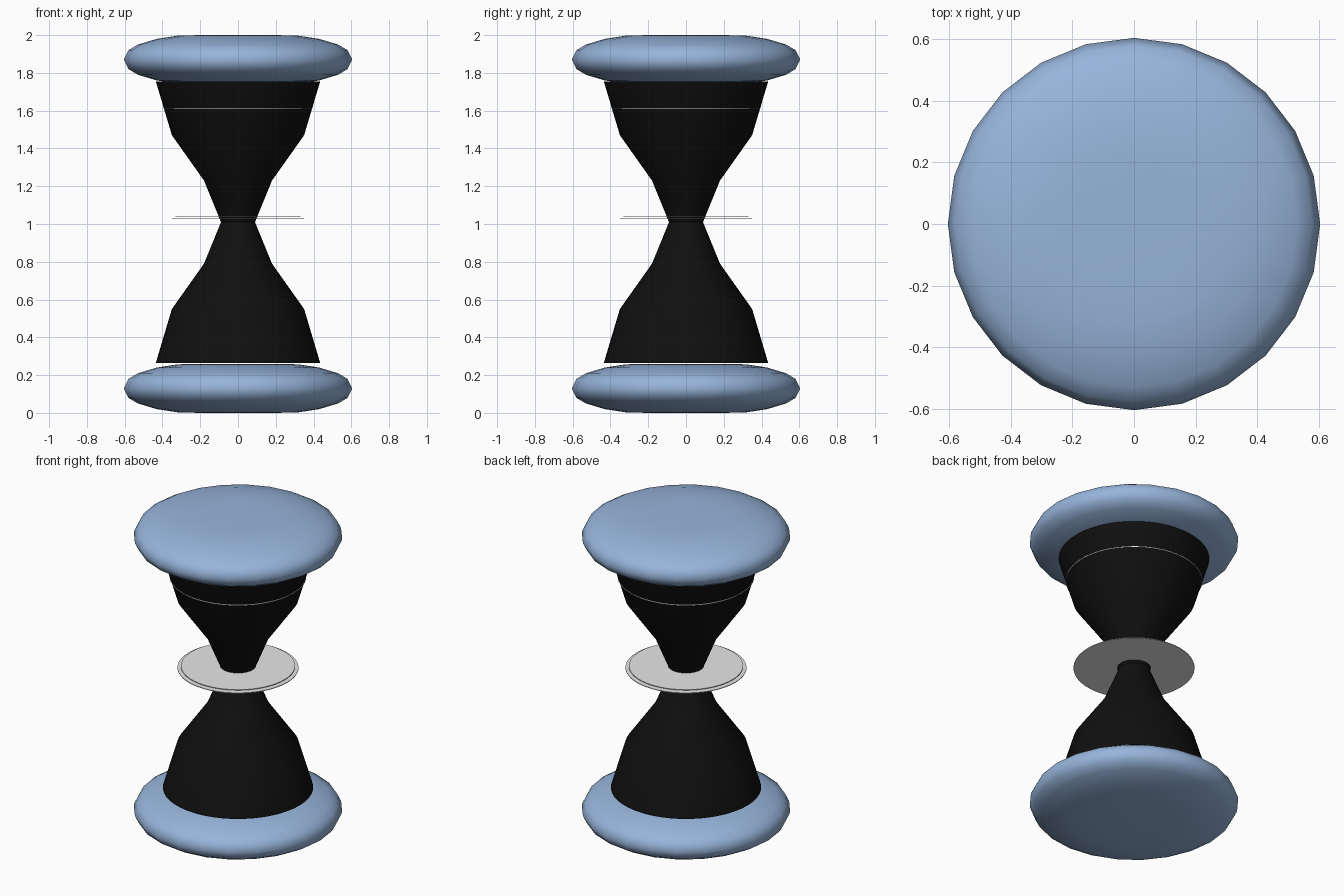
import bpy, bmesh, math

if "Cube" in bpy.data.objects:
    bpy.data.objects.remove(bpy.data.objects["Cube"], do_unlink=True)


def make_material(name, rgb):
    m = bpy.data.materials.new(name)
    m.use_nodes = True
    m.diffuse_color = (*rgb, 1)
    bsdf = next(n for n in m.node_tree.nodes if n.type == 'BSDF_PRINCIPLED')
    bsdf.inputs["Base Color"].default_value = (*rgb, 1)
    return m


BLUE = make_material("soft blue", (0.31, 0.46, 0.71))
BLACK = make_material("black", (0.005, 0.005, 0.005))
WHITE = make_material("off white", (0.8, 0.8, 0.8))


def lathe(name, profile, sides, mat, z=0.0, angle=40):
    """Turn (radius, height) points around z; both ends are closed."""
    bm = bmesh.new()
    rings = [[bm.verts.new((r * math.cos(2 * math.pi * i / sides),
                            r * math.sin(2 * math.pi * i / sides), h))
              for i in range(sides)] for r, h in profile]
    for a, b in zip(rings, rings[1:]):
        for i in range(sides):
            j = (i + 1) % sides
            bm.faces.new((a[i], a[j], b[j], b[i]))
    bm.faces.new(rings[0][::-1])
    bm.faces.new(rings[-1])
    mesh = bpy.data.meshes.new(name)
    bm.to_mesh(mesh)
    bm.free()
    mesh.materials.append(mat)
    ob = bpy.data.objects.new(name, mesh)
    bpy.context.collection.objects.link(ob)
    ob.location.z = z
    bpy.ops.object.select_all(action='DESELECT')
    ob.select_set(True)
    bpy.context.view_layer.objects.active = ob
    bpy.ops.object.shade_smooth_by_angle(angle=math.radians(angle))
    return ob


# Cushion-shaped end caps
half = [(0.605, 0.0), (0.58, 0.05), (0.53, 0.08), (0.43, 0.11), (0.32, 0.127), (0.2, 0.13)]
cap = [(r, -h) for r, h in half[:0:-1]] + half
lathe("bottom_cap", cap, 24, BLUE, 0.13, 80)
lathe("top_cap", cap, 24, BLUE, 1.87, 80)

# Waisted body, the same above and below the neck
flare = [(0.09, 0.0), (0.18, 0.22), (0.35, 0.46), (0.435, 0.745)]
body = [(r, -h) for r, h in flare[:0:-1]] + flare
lathe("waisted_body", body, 48, BLACK, 1.01)

# Thin discs: two at the neck, one showing as a fine line on the upper body
for name, radius, height in (("neck_disc_lower", 0.35, 1.028),
                             ("neck_disc_upper", 0.33, 1.039),
                             ("upper_line", 0.395, 1.61)):
    lathe(name, [(radius, -0.002), (radius, 0.002)], 48, WHITE, height)
